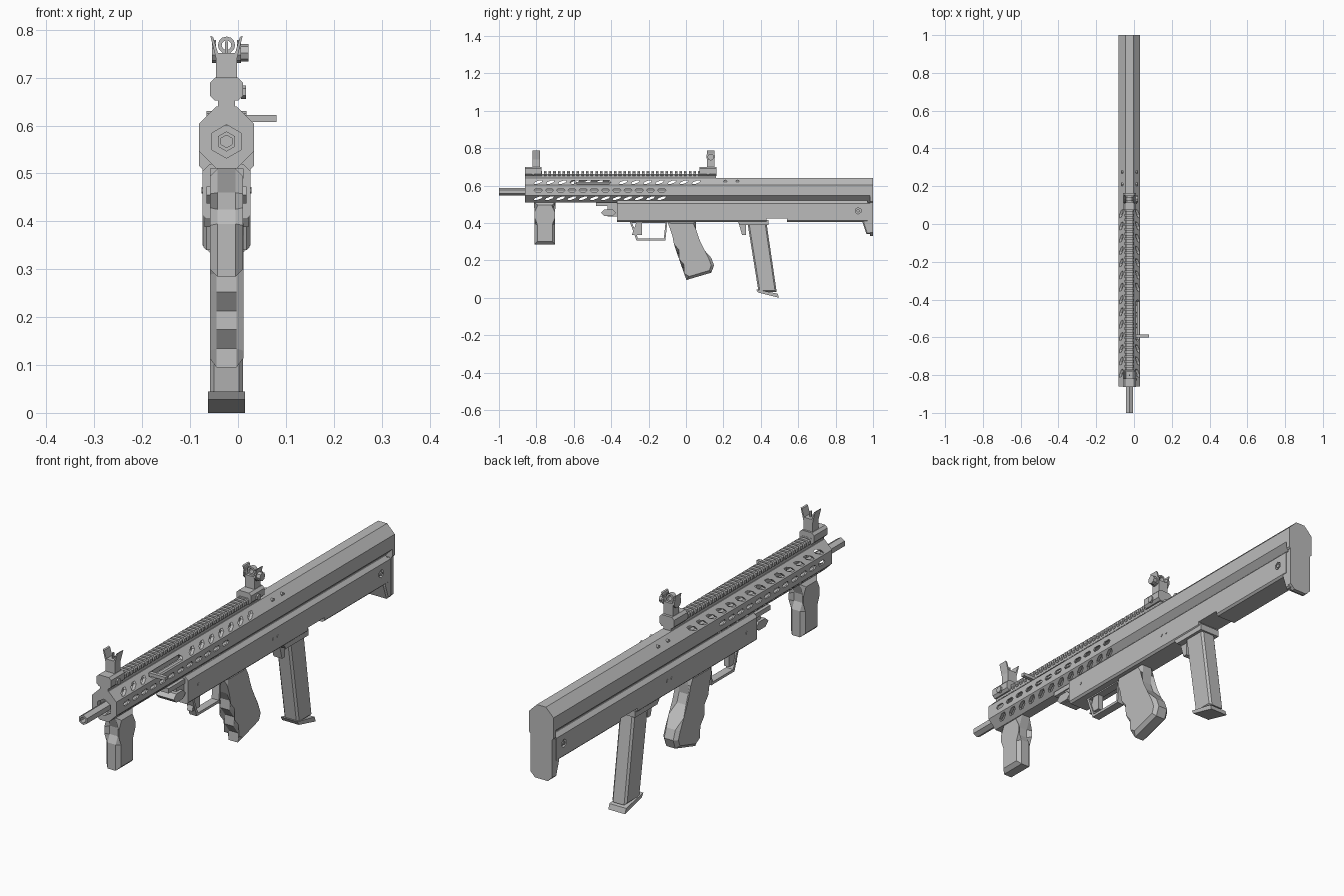
import bpy, bmesh
from math import sin, cos, pi

default_cube = bpy.data.objects.get("Cube")
if default_cube:
    bpy.data.objects.remove(default_cube)

# Shared levels and stations
CENTRE = -0.024
FACE, BUTT = -0.86, 1
KEEL, DECK, TOP = 0.405, 0.51, 0.64
BORE = 0.567
SIDES = (-1, 1)

GREY = (0.5, 0.5, 0.5, 1)
material = bpy.data.materials.new("plain grey")
material.use_nodes = True
material.diffuse_color = GREY
material.node_tree.nodes["Principled BSDF"].inputs["Base Color"].default_value = GREY


# Outlines
def mirrored(half_outline):
    return half_outline + [(-x, z) for x, z in reversed(half_outline)]


def chamfered(half, low, high, cut_top, cut_low=None):
    cut_low = cut_top if cut_low is None else cut_low
    return mirrored([(half - cut_low, low), (half, low + cut_low),
                     (half, high - cut_top), (half - cut_top, high)])


def box(left, right, low, high):
    return [(left, low), (right, low), (right, high), (left, high)]


def polygon(u, v, radius, sides=6):
    turns = [2 * pi * i / sides for i in range(sides)]
    return [(u + radius * sin(t), v + radius * cos(t)) for t in turns]


def slot(y, z, half, rise, lean=0):
    flat = half - rise
    return [(y - lean - flat, z - rise), (y - lean + flat, z - rise), (y + half, z),
            (y + lean + flat, z + rise), (y + lean - flat, z + rise), (y - half, z)]


def bands(*rows):
    """Side outline from rows of height, front edge and rear edge."""
    front = [(y, z) for z, y, rear in rows]
    back = [(y, z) for z, front_edge, y in rows]
    return front + back[::-1]


# Extruded parts: across runs along x, along runs along y
def across(outline, end, start=None):
    start = -end if start is None else start
    return [[(CENTRE + x, y, z) for y, z in outline] for x in (start, end)]


def along(outline, start, end):
    return [[(CENTRE + x, y, z) for x, z in outline] for y in (start, end)]


def solid(name, *parts, chamfer=0):
    bm = bmesh.new()
    for part in parts:
        first, last = [[bm.verts.new(p) for p in ring] for ring in part]
        caps = [bm.faces.new(first), bm.faces.new(last)]
        for i in range(len(first)):
            bm.faces.new((first[i - 1], first[i], last[i], last[i - 1]))
        if chamfer:
            rim = [edge for cap in caps for edge in cap.edges]
            bmesh.ops.bevel(bm, geom=rim, offset=chamfer, segments=1,
                            affect="EDGES", clamp_overlap=True)
    bmesh.ops.recalc_face_normals(bm, faces=bm.faces)
    mesh = bpy.data.meshes.new(name)
    bm.to_mesh(mesh)
    bm.free()
    mesh.materials.append(material)
    obj = bpy.data.objects.new(name, mesh)
    bpy.context.scene.collection.objects.link(obj)
    return obj


def carve(obj, *parts):
    cutter = solid("cutter", *parts)
    cutter.hide_render = True
    modifier = obj.modifiers.new("carve", "BOOLEAN")
    modifier.operation = "DIFFERENCE"
    modifier.solver = "EXACT"
    modifier.object = cutter
    bpy.context.view_layer.update()
    graph = bpy.context.evaluated_depsgraph_get()
    carved = bpy.data.meshes.new_from_object(obj.evaluated_get(graph))
    obj.modifiers.clear()
    obj.data = carved
    bpy.data.objects.remove(cutter)


# Upper body: octagonal shell, hollow in front
body = solid("upper_body", along(chamfered(0.057, DECK, TOP, 0.036), FACE, BUTT))
carve(body, along(chamfered(0.05, 0.52, 0.63, 0.032), FACE + 0.02, 0.12))
carve(body, along(polygon(0, BORE, 0.035), FACE - 0.1, FACE + 0.03))

# Three rows of vents on each side, and the handle track on the left
vents = [across(slot(-0.51, 0.618, 0.11, 0.009), 0.1, 0.01)]
for side in SIDES:
    reach = 0.1 * side, 0.01 * side
    for i in range(14):
        y = -0.79 + 0.065 * i
        if side < 0 or abs(y + 0.51) > 0.14:
            vents.append(across(slot(y, 0.618, 0.018, 0.01, lean=0.015), *reach))
    for i in range(12):
        y = -0.79 + 0.06 * i
        vents.append(across(slot(y, 0.575, 0.022, 0.009), *reach))
        vents.append(across(slot(y, 0.532, 0.018, 0.009, lean=0.015), *reach))
carve(body, *vents)

# Barrel, bolt and charging handle
barrel = solid("barrel", along(polygon(0, BORE, 0.021), -1, 0.1))
carve(barrel, along(polygon(0, BORE, 0.013), -2, -0.97))
solid("bolt_carrier", across(box(-0.6, -0.4, 0.6, 0.62), 0.025))
solid("charging_handle", across(box(-0.6, -0.585, 0.608, 0.622), 0.104, 0.02))

# Top rail with cross teeth
teeth = [along(chamfered(0.025, 0.652, 0.677, 0.006), y, y + 0.014)
         for y in [FACE + 0.025 * i for i in range(41)]]
solid("top_rail", along(box(-0.018, 0.018, TOP - 0.01, 0.662), FACE, 0.16), *teeth)

# Lower receiver with a notch behind the magazine and a stock pin recess
lower = solid("lower_receiver", along(chamfered(0.05, KEEL, 0.52, 0.015, 0.008), -0.37, 0.97))
carve(lower, across(box(0.43, 0.54, KEEL - 0.1, KEEL + 0.02), 0.1))
carve(lower, *[across(polygon(0.92, 0.465, 0.017), side * 0.1, side * 0.04) for side in SIDES])
solid("stock_pin", across(polygon(0.92, 0.465, 0.009), 0.05))
solid("receiver_pins", *[across(polygon(y, 0.465, 0.007), 0.052) for y in (-0.3, 0.2, 0.23)])
solid("upper_pins", *[across(polygon(y, 0.62, 0.01), 0.042) for y in (0.21, 0.275)])
solid("front_lug", across(box(-0.48, -0.36, 0.49, DECK), 0.035),
      across(box(-0.42, -0.36, 0.435, 0.5), 0.03),
      across(slot(-0.415, 0.455, 0.04, 0.018), 0.042))

# Butt plate and its toe
solid("butt_plate", along(chamfered(0.057, DECK, TOP, 0.036, 0.006), BUTT - 0.017, BUTT),
      along(chamfered(0.05, 0.33, 0.53, 0, 0.02), BUTT - 0.017, BUTT))
solid("butt_toe", across(bands((0.34, 0.965, 0.99), (0.4, 0.945, 0.99), (DECK, 0.94, 0.99)),
                         0.048), chamfer=0.006)

# Waisted front grip
def waist(height, half):
    return height, -0.755 - half, -0.755 + half


solid("front_grip", across(bands(waist(0.285, 0.055), waist(0.395, 0.055), waist(0.425, 0.04),
                                 waist(0.46, 0.04), waist(DECK, 0.058)), 0.034), chamfer=0.015)

# Pistol grip: notched finger edge, curved rear edge
STEPS = 8
finger_edge, palm_edge = [], []
for i in range(STEPS + 1):
    t = i / STEPS
    z = KEEL + 0.005 - 0.315 * t
    notch = 0 if i < 3 else 0.008 if i % 2 else -0.008
    finger_edge.append((-0.1 + 0.11 * t + notch, z))
    if i < STEPS:
        palm_edge.append((0.1 - 0.05 * sin(2 * pi * max(t, 0.2)), z))
solid("pistol_grip", across(finger_edge + palm_edge[::-1], 0.035), chamfer=0.014)

# Trigger and guard
solid("trigger", across(bands((0.335, -0.29, -0.235), (KEEL, -0.265, -0.235)), 0.012))
guard = solid("trigger_guard", across(bands((0.307, -0.265, -0.11), (KEEL, -0.3, -0.1)), 0.017))
carve(guard, across(bands((0.318, -0.257, -0.118), (KEEL - 0.005, -0.288, -0.11)), 0.1))

# Magazine, well and release
solid("magazine_well", across(bands((0.388, 0.29, 0.44), (KEEL + 0.01, 0.27, 0.44)), 0.046))
solid("magazine_release", across(bands((0.335, 0.3, 0.32), (KEEL, 0.28, 0.32)), 0.02))
solid("magazine", across(bands((0.03, 0.388, 0.485), (KEEL, 0.328, 0.43)), 0.034), chamfer=0.008)
solid("magazine_base", across([(0.375, 0.045), (0.385, 0.028), (0.497, 0), (0.49, 0.022)], 0.039))

# Sights: clamp, screw, neck and splayed ears
ears = mirrored([(0.022, 0.69), (0.022, 0.74), (0.034, 0.788), (0.028, 0.785), (0.018, 0.752)])
for name, middle, tower in ("front_sight", -0.817, -0.8), ("rear_sight", 0.118, 0.132):
    solid(name, along(chamfered(0.034, 0.652, 0.7, 0.01), middle - 0.045, middle + 0.045),
          along(ears, tower - 0.02, tower + 0.02),
          across(polygon(middle, 0.67, 0.014), 0.041, 0.03))
solid("front_sight_post", along(box(-0.003, 0.003, 0.75, 0.776), -0.804, -0.796))

# Rear aperture, round cheeks and adjuster knob
aperture = solid("rear_aperture", along(polygon(0, 0.768, 0.018, 12), 0.122, 0.142))
carve(aperture, along(polygon(0, 0.768, 0.01, 12), 0, 0.2))
cheek = polygon(0.132, 0.755, 0.024, 10)
solid("rear_cheeks", *[across(cheek, side * 0.03, side * 0.022) for side in SIDES])
solid("rear_knob", across(polygon(0.132, 0.752, 0.018, 8), 0.046, 0.03))
